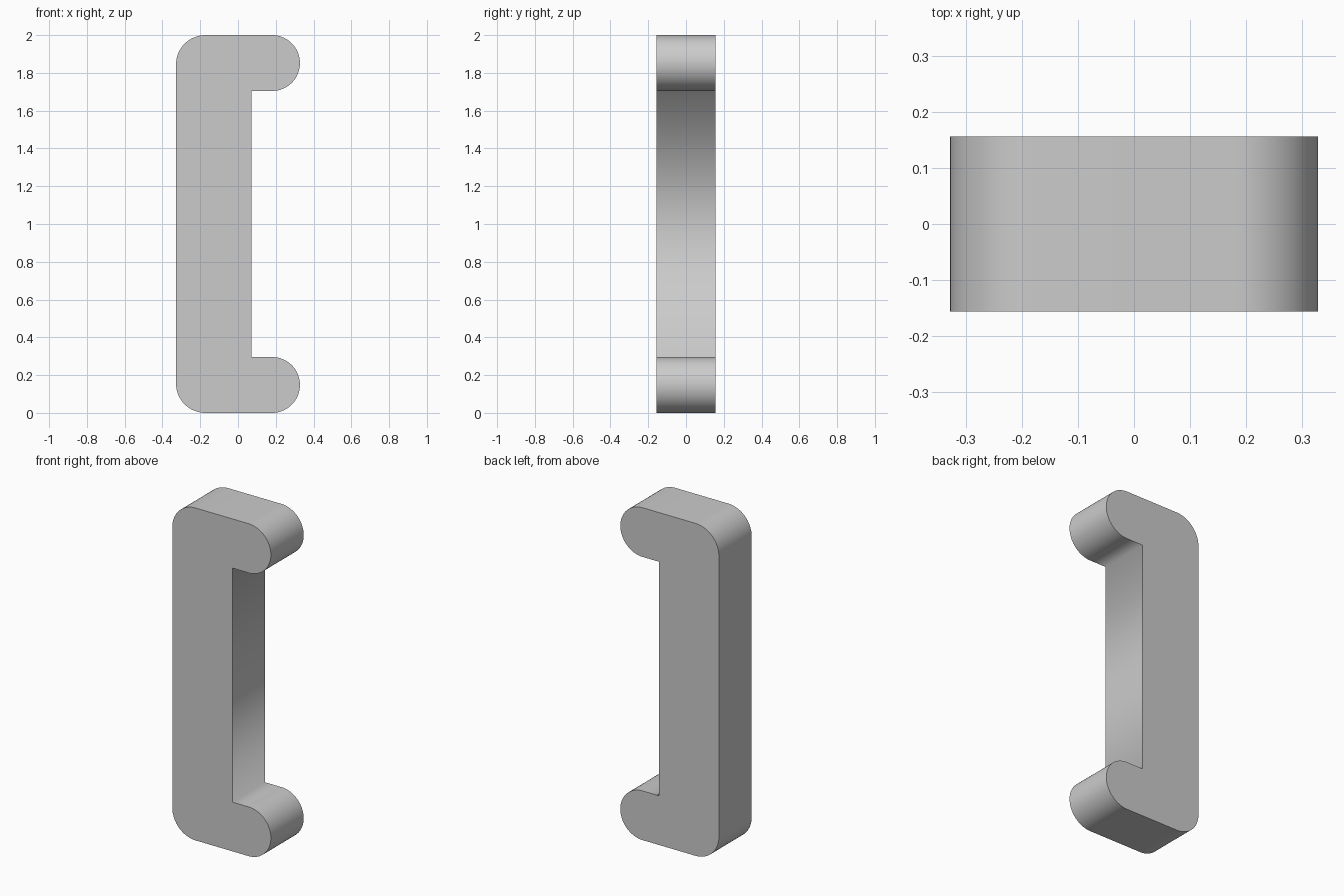
import bpy
import bmesh
from math import sin, cos, pi

cube = bpy.data.objects.get("Cube")
if cube:
    bpy.data.objects.remove(cube, do_unlink=True)

HALF_W, HALF_D, HEIGHT = 0.328, 0.156, 2.0
ARM = 0.296             # thickness of each arm
TIP = ARM / 2           # radius of the rounded arm ends
CORNER = 0.155          # radius of the outer corners
INNER_X = 0.071         # inner face of the grip


def arc(cx, cz, r, start, end, steps):
    """Points along an arc in the xz plane, angles in radians."""
    angles = [start + (end - start) * i / steps for i in range(steps + 1)]
    return [(cx + r * cos(a), cz + r * sin(a)) for a in angles]


# Lower half of the C-shaped outline, then mirrored for the upper half
lower = arc(CORNER - HALF_W, CORNER, CORNER, pi, 1.5 * pi, 16)
lower += arc(HALF_W - TIP, TIP, TIP, -pi / 2, pi / 2, 32)
lower.append((INNER_X, ARM))
outline = lower + [(x, HEIGHT - z) for x, z in reversed(lower)]

# Extrude the outline through the depth
bm = bmesh.new()
front = bm.faces.new([bm.verts.new((x, -HALF_D, z)) for x, z in outline])
extruded = bmesh.ops.extrude_face_region(bm, geom=[front], use_keep_orig=True)["geom"]
back_verts = [g for g in extruded if isinstance(g, bmesh.types.BMVert)]
bmesh.ops.translate(bm, verts=back_verts, vec=(0, 2 * HALF_D, 0))
bmesh.ops.recalc_face_normals(bm, faces=bm.faces[:])

# Flat caps with crisp rims, rim band shaded smoothly all the way round
for face in bm.faces:
    is_cap = len(face.verts) > 4
    face.smooth = not is_cap
    if is_cap:
        for edge in face.edges:
            edge.smooth = False

mesh = bpy.data.meshes.new("handle")
bm.to_mesh(mesh)
bm.free()
handle = bpy.data.objects.new("handle", mesh)
bpy.context.collection.objects.link(handle)

# Plain grey material
grey = (0.6, 0.6, 0.6, 1.0)
mat = bpy.data.materials.new("light grey")
mat.use_nodes = True
mat.diffuse_color = grey
for node in mat.node_tree.nodes:
    if node.type == 'BSDF_PRINCIPLED':
        node.inputs["Base Color"].default_value = grey
mesh.materials.append(mat)
